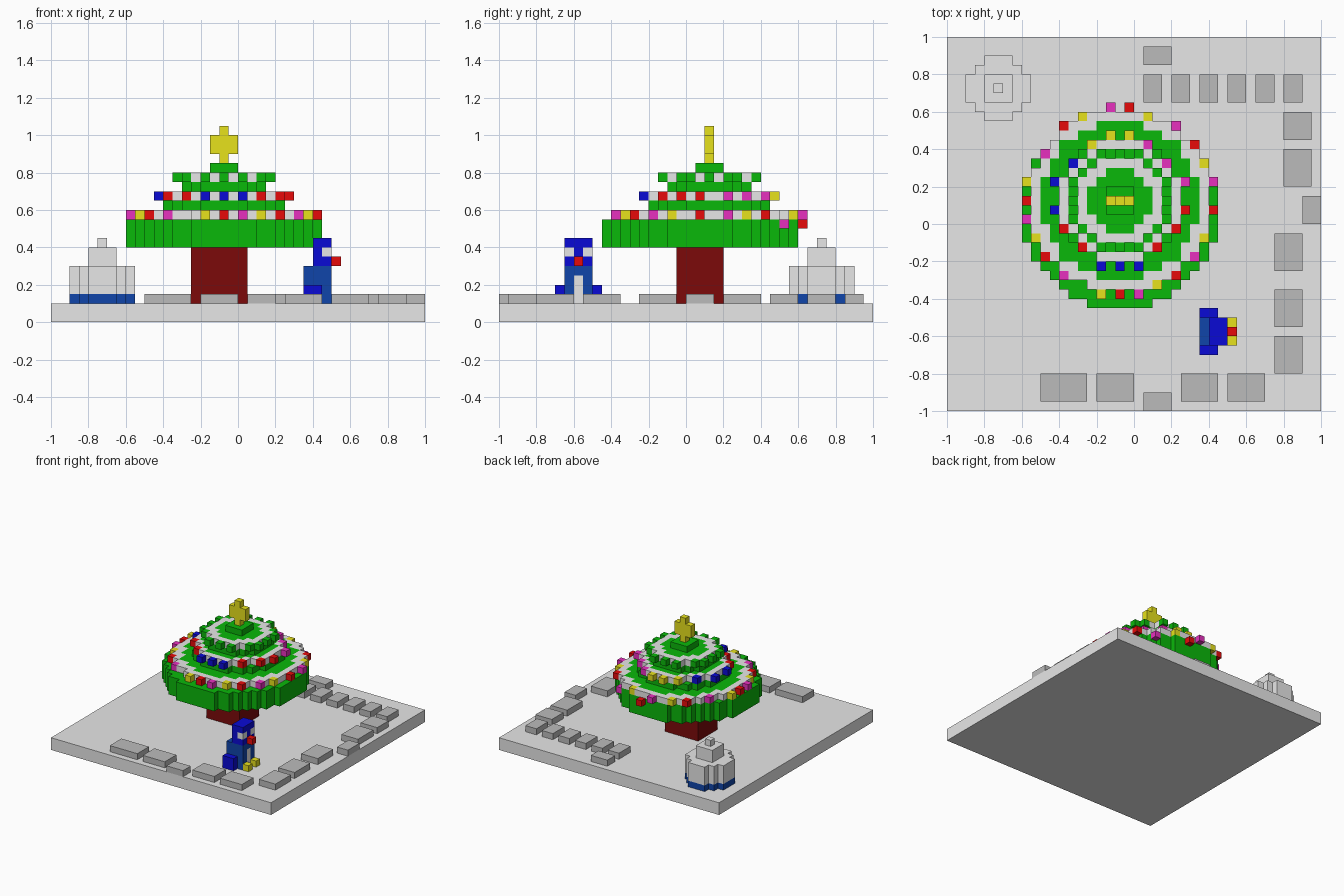
import bpy, bmesh
from mathutils import Vector

U = 0.05  # edge of one block

cube = bpy.data.objects.get("Cube")
if cube:
    bpy.data.objects.remove(cube, do_unlink=True)


def material(name, r, g, b):
    m = bpy.data.materials.new(name)
    m.diffuse_color = (r, g, b, 1)
    m.use_nodes = True
    m.node_tree.nodes["Principled BSDF"].inputs["Base Color"].default_value = (r, g, b, 1)
    return m


SNOW = material("snow_white", 0.8, 0.8, 0.8)
STONE = material("stone_grey", 0.5, 0.5, 0.5)
GREEN = material("leaf_green", 0.003, 0.48, 0.003)
BROWN = material("trunk_brown", 0.2, 0.003, 0.003)
RED = material("bauble_red", 0.8, 0.003, 0.003)
YELLOW = material("star_yellow", 0.8, 0.76, 0.012)
PINK = material("bauble_pink", 0.8, 0.03, 0.52)
BLUE = material("deep_blue", 0.003, 0.003, 0.66)
NAVY = material("navy_blue", 0.005, 0.06, 0.4)

SIDES = [Vector(d) for d in ((1, 0, 0), (-1, 0, 0), (0, 1, 0), (0, -1, 0), (0, 0, 1), (0, 0, -1))]


def blocks(name, cells, mat):
    """One mesh made of the outer faces of a set of grid blocks."""
    cells = set(cells)
    bm = bmesh.new()
    for c in cells:
        mid = Vector(c) + Vector((0.5, 0.5, 0.5))
        for d in SIDES:
            if tuple(int(a + b) for a, b in zip(c, d)) in cells:
                continue
            a = Vector((d.y, d.z, d.x)) * 0.5
            b = d.cross(a)
            f = mid + d * 0.5
            bm.faces.new([bm.verts.new((f + s * a + t * b) * U)
                          for s, t in ((-1, -1), (1, -1), (1, 1), (-1, 1))])
    bmesh.ops.remove_doubles(bm, verts=bm.verts, dist=U * 0.01)
    me = bpy.data.meshes.new(name)
    bm.to_mesh(me)
    bm.free()
    me.materials.append(mat)
    ob = bpy.data.objects.new(name, me)
    bpy.context.collection.objects.link(ob)
    return ob


def box(name, x0, x1, y0, y1, z0, z1, mat):
    """Plain box given by its limits."""
    bm = bmesh.new()
    bmesh.ops.create_cube(bm, size=1)
    for v in bm.verts:
        v.co = ((x0 + x1) / 2 + v.co.x * (x1 - x0),
                (y0 + y1) / 2 + v.co.y * (y1 - y0),
                (z0 + z1) / 2 + v.co.z * (z1 - z0))
    me = bpy.data.meshes.new(name)
    bm.to_mesh(me)
    bm.free()
    me.materials.append(mat)
    ob = bpy.data.objects.new(name, me)
    bpy.context.collection.objects.link(ob)
    return ob


def disc(cx, cy, r, k0, k1):
    """Round slab of blocks around the block column (cx, cy)."""
    n = int(r) + 1
    return {(cx + i, cy + j, k) for i in range(-n, n + 1) for j in range(-n, n + 1)
            for k in range(k0, k1) if i * i + j * j <= r * r}


# Ground and trunk
box("ground", -1, 1, -1, 1, 0, 0.1, SNOW)
box("trunk", -0.25, 0.05, -0.05, 0.2, 0.1, 0.4, BROWN)

# Baubles by tier: (column, row, level) around the tree axis
baubles = {
    "lower_red": (RED, [(1, 10, 10), (-6, 8, 11), (8, 6, 11), (-10, 0, 11), (10, -1, 11),
                        (-8, -6, 11), (6, -8, 11), (0, -10, 11)]),
    "lower_pink": (PINK, [(-1, 10, 11), (6, 8, 10), (-8, 5, 11), (10, 2, 11), (-10, -2, 11),
                          (8, -6, 11), (-6, -8, 11), (2, -10, 11)]),
    "lower_yellow": (YELLOW, [(-4, 9, 11), (3, 9, 11), (9, 4, 11), (-10, 2, 11), (-9, -4, 11),
                              (9, -4, 11), (4, -9, 11), (-2, -10, 11)]),
    "middle_blue": (BLUE, [(-2, -7, 13), (0, -7, 13), (2, -7, 13), (-7, -1, 13),
                           (-7, 2, 13), (-5, 4, 13)]),
    "middle_red": (RED, [(-4, -5, 13), (4, -5, 13), (-6, -3, 13), (6, -3, 13), (7, -1, 13)]),
    "middle_pink": (PINK, [(7, 2, 13), (5, 4, 13), (3, 6, 13)]),
    "middle_yellow": (YELLOW, [(-3, 6, 13), (-1, 7, 13), (1, 7, 13)]),
    "upper_green": (GREEN, [(x * s, y * t, 15) for s in (-1, 1) for t in (-1, 1)
                            for x, y in ((0, 5), (2, 5), (5, 0), (5, 2), (4, 3))]),
}
CX, CY = -2, 2
used = set()
for name, (mat, spots) in baubles.items():
    cells = {(CX + i, CY + j, k) for i, j, k in spots}
    used |= cells
    blocks(name + "_baubles", cells, mat)

# Foliage tiers, each with a snow ring on its rim
blocks("lowest_foliage", disc(CX, CY - 1, 10.5, 8, 11), GREEN)
for label, level, r_out, r_in in (("lower", 11, 9.5, 8.5), ("middle", 13, 6.35, 5.5), ("upper", 15, 4.5, 3.5)):
    core = disc(CX, CY, r_in, level, level + 1)
    blocks(label + "_foliage", core, GREEN)
    blocks(label + "_snow_ring", disc(CX, CY, r_out, level, level + 1) - core - used, SNOW)
blocks("middle_foliage_neck", disc(CX, CY, 6.5, 12, 13), GREEN)
blocks("upper_foliage_neck", disc(CX, CY, 4.5, 14, 15), GREEN)
blocks("foliage_tip", disc(CX, CY, 1.5, 16, 17), GREEN)

# Star
star = {(CX, CY, k) for k in range(17, 21)} | {(CX + i, CY, k) for i in (-1, 0, 1) for k in (18, 19)}
blocks("star", star, YELLOW)

# Snow-covered fountain
blocks("fountain_foot", disc(-15, 14, 3.5, 2, 3), NAVY)
blocks("fountain_bowl", disc(-15, 14, 3.5, 3, 6), SNOW)
blocks("fountain_column", disc(-15, 14, 1.5, 6, 8), SNOW)
blocks("fountain_tip", {(-15, 14, 8)}, SNOW)

# Small figure facing +x
belly = {(9, -12, k) for k in (2, 3, 4)}
eyes = {(9, -13, 7), (9, -11, 7)}
body = {(i, j, k) for i in (7, 8, 9) for j in (-13, -12, -11) for k in range(2, 6)}
head = {(i, j, k) for i in (8, 9) for j in (-13, -12, -11) for k in range(6, 9)}
blocks("figure_body", body - belly, NAVY)
blocks("figure_belly", belly, SNOW)
blocks("figure_head", head - eyes, BLUE)
blocks("figure_eyes", eyes, SNOW)
blocks("figure_nose", {(10, -12, 6)}, RED)
blocks("figure_feet", {(10, -13, 2), (10, -11, 2)}, YELLOW)
for side, j in (("left", -10), ("right", -14)):
    blocks(side + "_figure_arm", {(i, j, k) for i in (7, 8) for k in (2, 3)}, BLUE)

# Path stones: x and y limits
stones = [(0.05, 0.2, 0.85, 0.95), (0.8, 0.95, 0.45, 0.6), (0.8, 0.95, 0.2, 0.4),
          (0.9, 1.0, 0.0, 0.15), (0.75, 0.9, -0.25, -0.05), (0.75, 0.9, -0.55, -0.35),
          (0.75, 0.9, -0.8, -0.6), (-0.5, -0.25, -0.95, -0.8), (-0.2, 0.0, -0.95, -0.8),
          (0.05, 0.2, -1.0, -0.9), (0.25, 0.45, -0.95, -0.8), (0.5, 0.7, -0.95, -0.8)]
stones += [(0.05 + 0.15 * n, 0.15 + 0.15 * n, 0.65, 0.8) for n in range(6)]
for n, s in enumerate(stones, 1):
    box(f"path_stone_{n}", *s, 0.1, 0.15, STONE)
